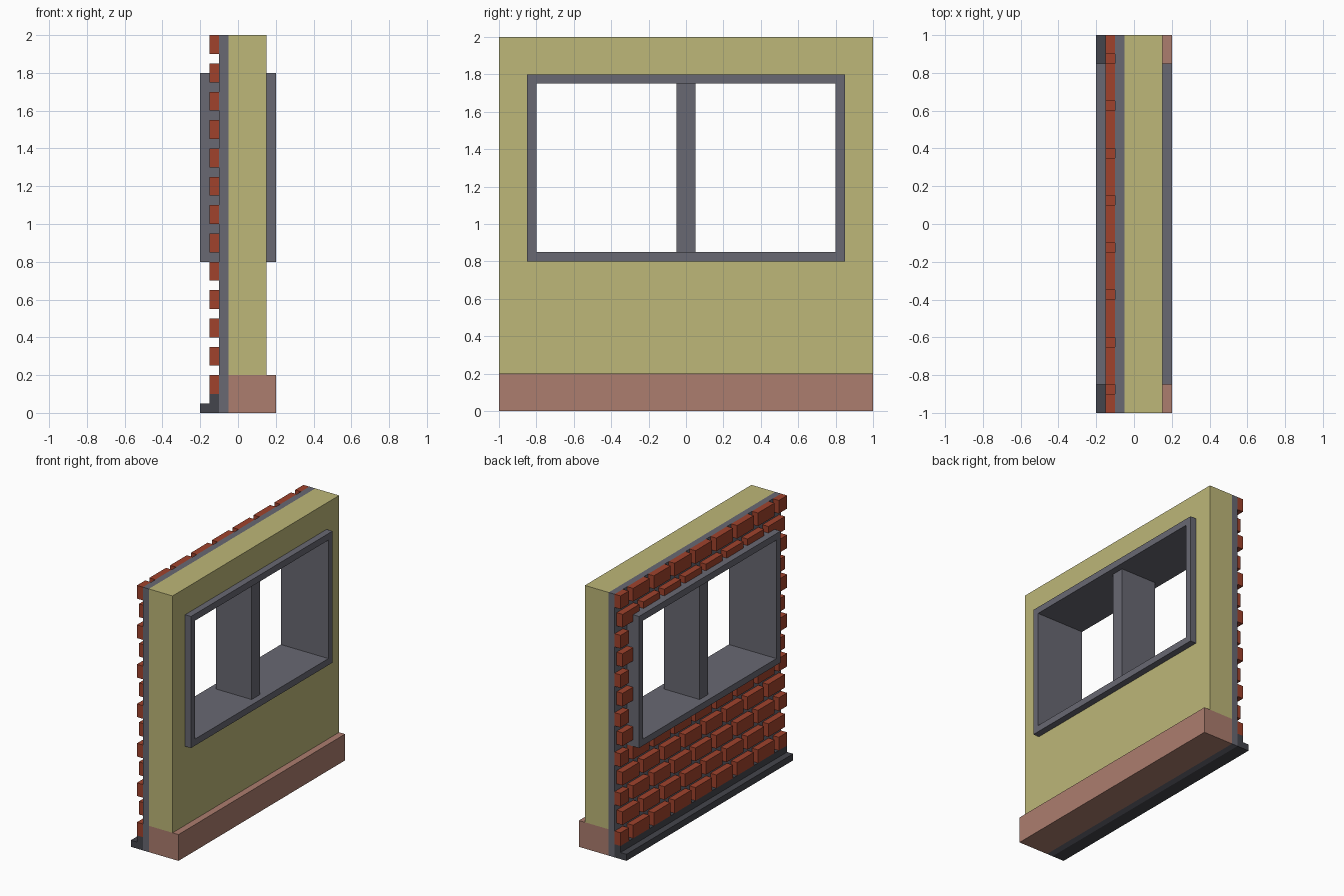
import bpy, bmesh

cube = bpy.data.objects.get("Cube")
if cube:
    bpy.data.objects.remove(cube, do_unlink=True)


def linear(c):
    c /= 255
    return c / 12.92 if c <= 0.04045 else ((c + 0.055) / 1.055) ** 2.4


def material(name, *rgb):
    col = [linear(c) for c in rgb] + [1]
    m = bpy.data.materials.new(name)
    m.use_nodes = True
    m.diffuse_color = col
    m.node_tree.nodes["Principled BSDF"].inputs["Base Color"].default_value = col
    return m


PLASTER = material("yellow plaster", 189, 183, 120)
GREY = material("frame grey", 104, 104, 114)
BRICK = material("brick red", 160, 66, 44)
PINK = material("dusty pink", 172, 125, 110)
DARK = material("dark grey", 68, 69, 76)


def finish(bm, name, mat):
    bmesh.ops.recalc_face_normals(bm, faces=bm.faces)
    me = bpy.data.meshes.new(name)
    bm.to_mesh(me)
    bm.free()
    me.materials.append(mat)
    ob = bpy.data.objects.new(name, me)
    bpy.context.collection.objects.link(ob)
    return ob


def prism(bm, points, offset):
    """Extrude a closed outline along an offset into a solid."""
    face = bm.faces.new([bm.verts.new(p) for p in points])
    new = bmesh.ops.extrude_face_region(bm, geom=[face], use_keep_orig=True)["geom"]
    bmesh.ops.translate(bm, vec=offset,
                        verts=[v for v in new if isinstance(v, bmesh.types.BMVert)])


def rect(y0, y1, z0, z1):
    return [(y0, z0), (y1, z0), (y1, z1), (y0, z1)]


def slab(bm, x0, x1, outline):
    """Solid from a (y, z) outline, running from x0 to x1."""
    prism(bm, [(x0, y, z) for y, z in outline], (x1 - x0, 0, 0))


def ring(name, mat, x0, x1, outer, inner):
    """Slab with a rectangular opening."""
    bm = bmesh.new()
    loops = [[bm.verts.new((x, y, z)) for y, z in pts]
             for x, pts in ((x0, outer), (x1, outer), (x1, inner), (x0, inner))]
    for a, b in zip(loops, loops[1:] + loops[:1]):
        for i in range(4):
            j = (i + 1) % 4
            bm.faces.new((a[i], a[j], b[j], b[i]))
    return finish(bm, name, mat)


# Wall layers with the window opening
WY, WZ0, WZ1 = 0.85, 0.8, 1.8
opening = rect(-WY, WY, WZ0, WZ1)
ring("inner_wall", PLASTER, -0.05, 0.15, rect(-1, 1, 0.2, 2), opening)
ring("mortar_layer", GREY, -0.10, -0.05, rect(-1, 1, 0, 2), opening)

# Window frame and central post
ring("window_frame", GREY, -0.2, 0.2, opening, rect(-0.8, 0.8, 0.85, 1.75))
bm = bmesh.new()
slab(bm, -0.15, 0.15, rect(-0.05, 0.05, 0.85, 1.75))
finish(bm, "window_post", GREY)

# Skirting on the inside
bm = bmesh.new()
slab(bm, -0.05, 0.2, rect(-1, 1, 0, 0.2))
finish(bm, "skirting", PINK)

# Stepped footing under the bricks
bm = bmesh.new()
step = [(-0.1, 0), (-0.2, 0), (-0.2, 0.05), (-0.15, 0.05), (-0.15, 0.1), (-0.1, 0.1)]
prism(bm, [(x, -1, z) for x, z in step], (0, 2, 0))
finish(bm, "footing", DARK)


def brick_outline(y0, y1, z0, z1):
    """Brick outline for y >= 0 side, trimmed around the window."""
    if z1 <= WZ0 + 1e-4 or z0 >= WZ1 or y0 >= WY - 1e-4:
        return rect(y0, y1, z0, z1)
    if y1 <= WY + 1e-4:                       # behind the window's width
        return rect(y0, y1, WZ1, z1) if z1 > WZ1 + 1e-4 else None
    if z1 > WZ1 + 1e-4:                       # notched at the top corner
        return [(WY, z0), (y1, z0), (y1, z1), (y0, z1), (y0, WZ1), (WY, WZ1)]
    return rect(WY, y1, z0, z1)


# Brick courses in running bond
bm = bmesh.new()
for row in range(13):
    z0 = 0.1 + 0.15 * row
    shift = 0.125 if row % 2 else 0
    for k in range(5 - row % 2):
        c = 0.25 * k + shift
        out = brick_outline(c - 0.1, min(c + 0.1, 1), z0, z0 + 0.1)
        if not out:
            continue
        for side in ((1, -1) if c > 0 else (1,)):
            slab(bm, -0.15, -0.10, [(side * y, z) for y, z in out])
finish(bm, "bricks", BRICK)
